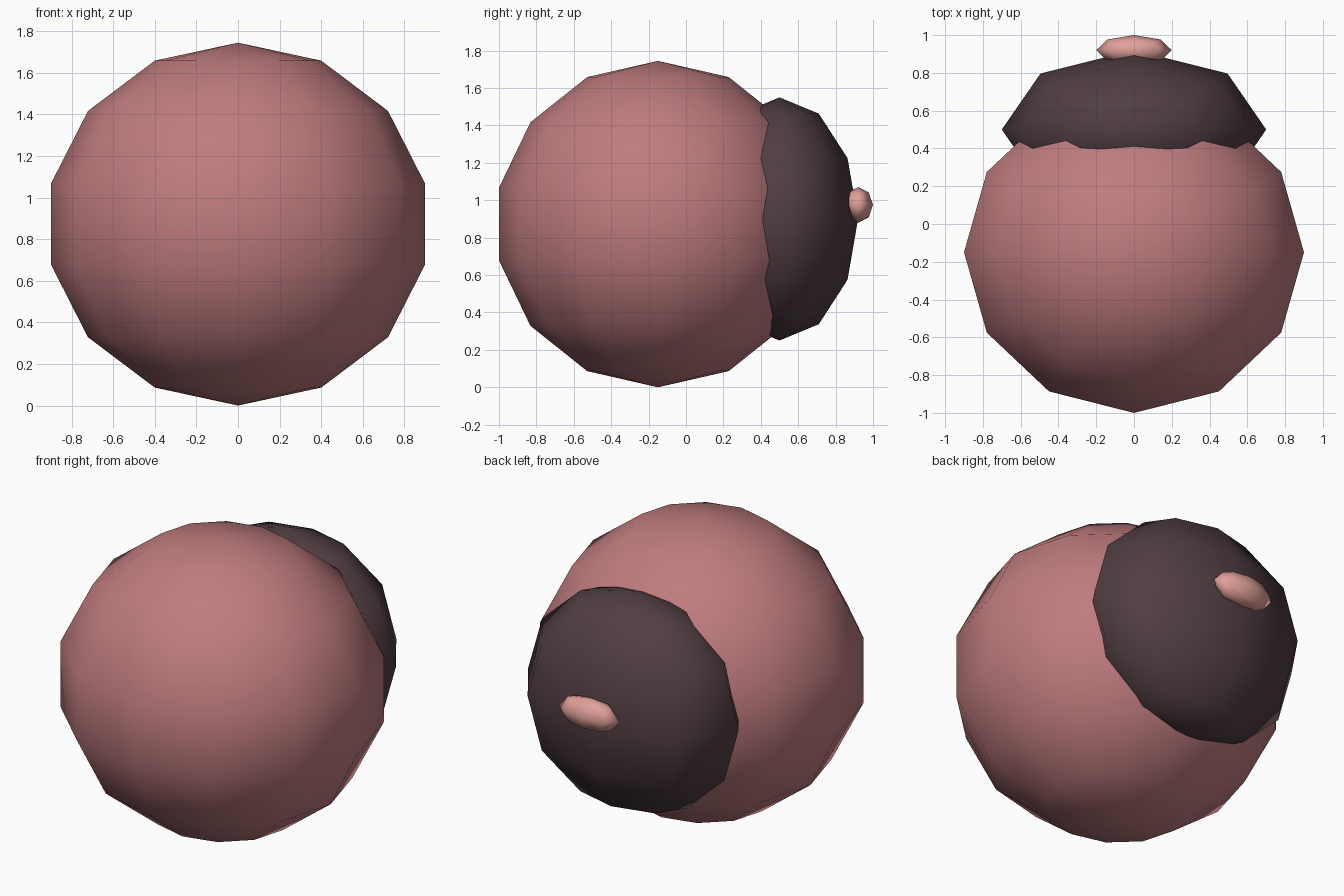
import bpy

if "Cube" in bpy.data.objects:
    bpy.data.objects.remove(bpy.data.objects["Cube"])


def ball(name, segments, rings, centre, radii, colour):
    """Smooth-shaded low-poly ellipsoid with its own colour."""
    bpy.ops.mesh.primitive_uv_sphere_add(segments=segments, ring_count=rings, radius=1, location=centre)
    obj = bpy.context.object
    obj.name = name
    obj.scale = radii
    bpy.ops.object.transform_apply(location=False, rotation=False, scale=True)
    bpy.ops.object.shade_smooth()
    mat = bpy.data.materials.new(name + "_colour")
    mat.diffuse_color = (*colour, 1)
    mat.use_nodes = True
    mat.node_tree.nodes["Principled BSDF"].inputs["Base Color"].default_value = mat.diffuse_color
    obj.data.materials.append(mat)
    return obj


# Large round body
ball("body", 12, 7, (0, -0.15, 0.8725), (0.923, 0.872, 0.8725), (0.52, 0.2, 0.21))
# Dark flattened pad sunk into the back
ball("back_pad", 8, 6, (0, 0.5, 0.9), (0.7, 0.42, 0.65), (0.08, 0.047, 0.054))
# Small pink bead on the pad
ball("bead", 8, 4, (0, 0.92, 0.975), (0.2, 0.08, 0.095), (0.75, 0.35, 0.32))
